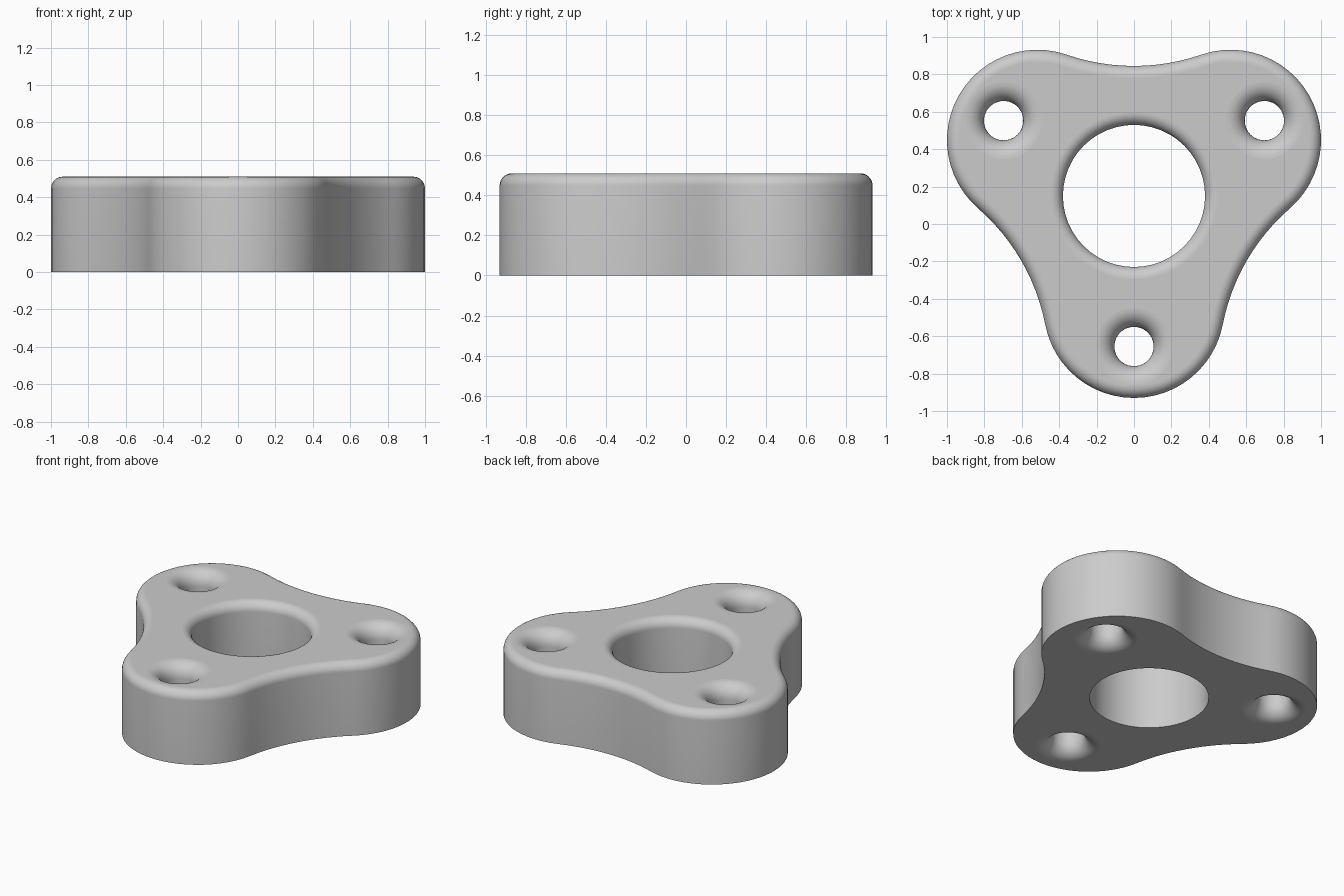
import bpy, bmesh
from math import sin, cos, pi, atan2, sqrt, radians

cube = bpy.data.objects.get("Cube")
if cube:
    bpy.data.objects.remove(cube, do_unlink=True)

HEIGHT = 0.51
CENTRE_Y = 0.15
LOBE_DIST, LOBE_R = 0.597, 0.483      # rounded lobes
WAIST = 0.695                         # centre to middle of each concave side
HOLE_DIST = 0.805                     # centre to each small hole
STEPS = 10                            # segments per rounded edge

# Radius of the concave arc that meets two lobes tangentially
lx, ly = LOBE_DIST * sin(pi / 3), LOBE_DIST * cos(pi / 3)
k = WAIST - ly
SIDE_R = (k * k + lx * lx - LOBE_R ** 2) / (2 * (LOBE_R - k))
SIDE_DIST = WAIST + SIDE_R


def arc(cx, cy, r, a0, a1, n):
    return [(cx + r * cos(a0 + (a1 - a0) * i / n),
             cy + r * sin(a0 + (a1 - a0) * i / n)) for i in range(n)]


def outline(inset):
    """Three lobes joined by concave arcs, pulled in by inset."""
    pts = []
    phi = atan2(SIDE_DIST * sin(pi / 3), SIDE_DIST * cos(pi / 3) - LOBE_DIST)
    for i in range(3):
        a = radians(-90 + 120 * i)
        b = a + pi / 3
        pts += arc(LOBE_DIST * cos(a), CENTRE_Y + LOBE_DIST * sin(a),
                   LOBE_R - inset, a - phi, a + phi, 24)
        half = phi - pi / 3
        pts += arc(SIDE_DIST * cos(b), CENTRE_Y + SIDE_DIST * sin(b),
                   SIDE_R + inset, b + pi + half, b + pi - half, 12)
    return pts


def hole(cx, cy, r):
    return lambda inset: arc(cx, cy, r + inset, 0, 2 * pi, 48)


def wall_profile(top_r, bottom_r):
    """(inset, z) pairs from the bottom edge to the top edge."""
    steps = [pi / 2 * i / STEPS for i in range(STEPS + 1)]
    low = [(bottom_r * (1 - sin(t)), bottom_r * (1 - cos(t))) for t in steps] \
        if bottom_r else [(0, 0)]
    high = [(top_r * (1 - cos(t)), HEIGHT - top_r * (1 - sin(t))) for t in steps]
    return low + high


bm = bmesh.new()
bottom_edges, top_edges = [], []


def add_wall(contour, top_r, bottom_r=0):
    """Stack rings of one contour and bridge them into a wall."""
    rings = [[bm.verts.new((x, y, z)) for x, y in contour(inset)]
             for inset, z in wall_profile(top_r, bottom_r)]
    n = len(rings[0])
    for lower, upper in zip(rings, rings[1:]):
        for i in range(n):
            j = (i + 1) % n
            bm.faces.new((lower[i], lower[j], upper[j], upper[i])).smooth = True
    for ring, store in ((rings[0], bottom_edges), (rings[-1], top_edges)):
        store += [bm.edges.get((ring[i], ring[(i + 1) % n])) for i in range(n)]


# Outer wall, central bore, and three flared holes
add_wall(outline, 0.062)
add_wall(hole(0, CENTRE_Y, 0.38), 0.065)
for i in range(3):
    a = radians(-90 + 120 * i)
    add_wall(hole(HOLE_DIST * cos(a), CENTRE_Y + HOLE_DIST * sin(a), 0.105),
             0.1, 0.1)

# Flat top and bottom around the holes
for edges, nz in ((bottom_edges, -1), (top_edges, 1)):
    bmesh.ops.triangle_fill(bm, use_beauty=True, edges=edges, normal=(0, 0, nz))
bmesh.ops.recalc_face_normals(bm, faces=bm.faces[:])
for f in bm.faces:
    zs = [v.co.z for v in f.verts]
    f.smooth = max(zs) - min(zs) > 1e-5

# Sharp lower rims
for e in bm.edges:
    if len(e.link_faces) == 2 and e.calc_face_angle() > radians(35):
        e.smooth = False

mesh = bpy.data.meshes.new("three_lobed_plate")
bm.to_mesh(mesh)
bm.free()
plate = bpy.data.objects.new("three_lobed_plate", mesh)
bpy.context.collection.objects.link(plate)

# Plain grey material
grey = bpy.data.materials.new("plain_grey")
grey.use_nodes = True
colour = (0.6, 0.6, 0.6, 1)
grey.diffuse_color = colour
grey.node_tree.nodes["Principled BSDF"].inputs["Base Color"].default_value = colour
mesh.materials.append(grey)
